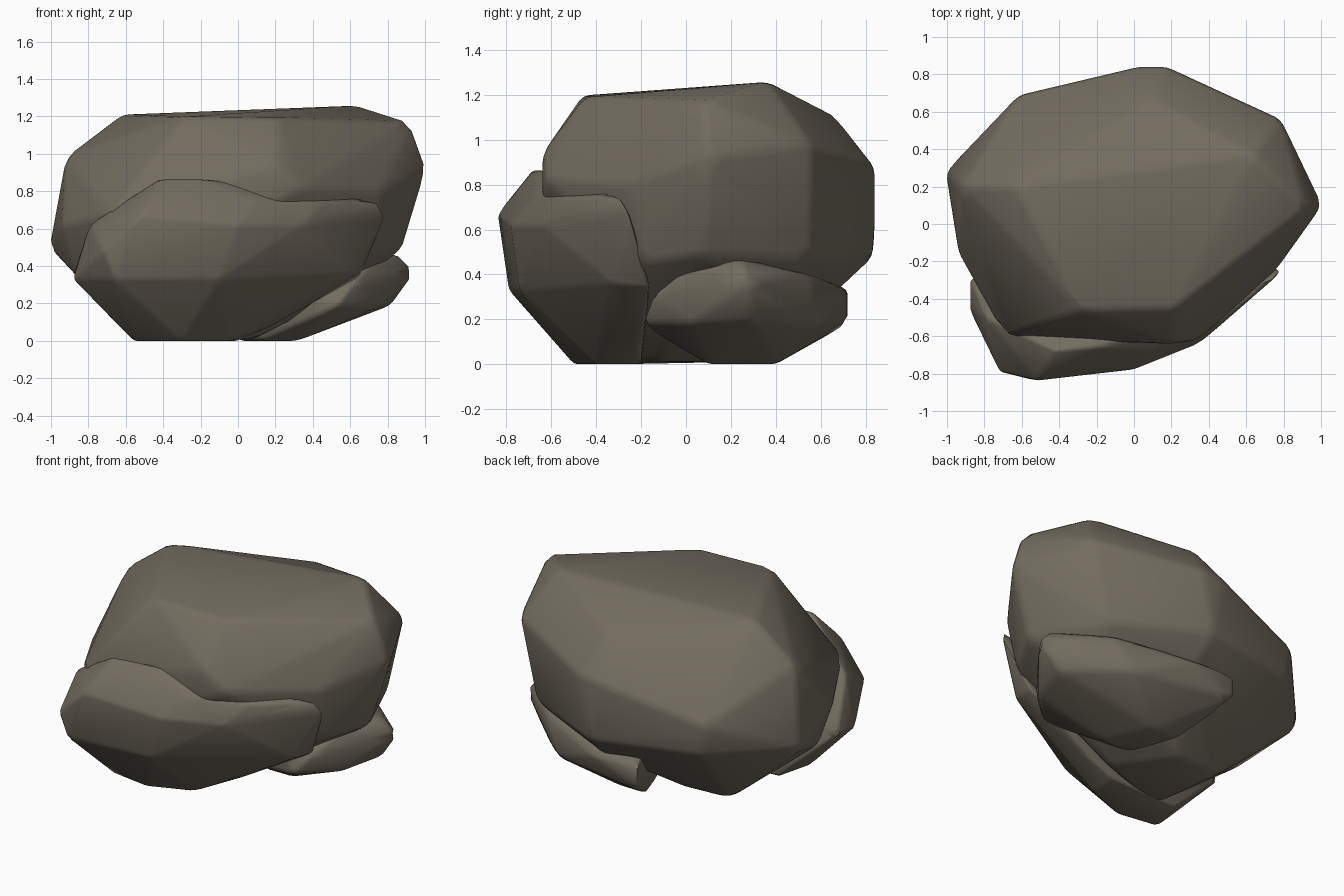
import bpy
import bmesh
from math import radians

cube = bpy.data.objects.get("Cube")
if cube:
    bpy.data.objects.remove(cube, do_unlink=True)

stone = bpy.data.materials.new("grey_brown_stone")
stone.use_nodes = True
colour = (0.17, 0.15, 0.115, 1)
stone.diffuse_color = colour
bsdf = stone.node_tree.nodes["Principled BSDF"]
bsdf.inputs["Base Color"].default_value = colour
bsdf.inputs["Roughness"].default_value = 0.9


def make_rock(name, corners, softness):
    """Wrap a convex stone around its corners and wear down the edges."""
    bm = bmesh.new()
    for corner in corners:
        bm.verts.new(corner)
    hull = bmesh.ops.convex_hull(bm, input=bm.verts)
    loose = {g for g in hull["geom_interior"] + hull["geom_unused"]
             if isinstance(g, bmesh.types.BMVert)}
    bmesh.ops.delete(bm, geom=list(loose), context="VERTS")
    bmesh.ops.dissolve_limit(bm, angle_limit=radians(5),
                             verts=bm.verts, edges=bm.edges)
    bmesh.ops.recalc_face_normals(bm, faces=bm.faces)
    mesh = bpy.data.meshes.new(name)
    bm.to_mesh(mesh)
    bm.free()
    mesh.materials.append(stone)
    rock = bpy.data.objects.new(name, mesh)
    bpy.context.collection.objects.link(rock)
    bpy.ops.object.select_all(action="DESELECT")
    rock.select_set(True)
    bpy.context.view_layer.objects.active = rock
    bevel = rock.modifiers.new("worn_edges", "BEVEL")
    bevel.width = softness
    bevel.segments = 2
    bevel.limit_method = "NONE"
    bpy.ops.object.modifier_apply(modifier=bevel.name)
    bpy.ops.object.shade_smooth_by_angle(angle=radians(60))


# Large boulder: crown, shoulders, waist, then underside
make_rock("main_boulder", [
    (-.63, .2, 1.21), (.64, .37, 1.26), (.92, .08, 1.17),
    (.22, -.45, 1.19), (-.29, -.46, 1.2),
    (-.92, .2, .99), (-.62, .69, .7), (.1, .66, 1.11), (.79, .56, .98),
    (.02, .84, .86), (.18, .84, .88), (1.01, .1, .92),
    (.2, -.64, .94), (.2, -.64, .74), (.35, -.62, .82), (-.69, -.61, .68),
    (-.94, -.16, .62), (-1.01, .28, .5), (-.58, .68, .5),
    (.1, .84, .48), (.67, .56, .47), (.88, .08, .49),
    (.76, -.25, .8), (.72, -.2, .45), (-.87, -.1, .35), (.1, .68, .33),
    (.6, .3, .28), (-.45, .2, .01), (-.15, .22, .01), (-.38, -.28, 0),
    (.1, -.12, .01),
], .03)

# Leaning slab across the front: rim, face, then foot
make_rock("front_slab", [
    (-.79, -.5, .63), (-.42, -.68, .87), (-.2, -.66, .87),
    (.1, -.68, .75), (.45, -.54, .74), (.74, -.3, .75), (.79, -.25, .67),
    (-.52, -.84, .67), (-.72, -.79, .48), (0, -.78, .62), (.35, -.64, .62),
    (-.88, -.46, .33), (-.88, -.28, .35), (-.66, -.79, .33),
    (-.1, -.74, .33), (.65, -.16, .34), (.62, -.33, .36), (.2, -.22, .09),
    (-.56, -.46, 0), (-.3, -.5, 0), (-.04, -.4, 0), (0, -.2, 0),
    (-.5, -.22, 0),
], .025)

# Low rock tucked under the rear right side
make_rock("rear_rock", [
    (.95, .27, .37), (.85, .25, .47), (.72, 0, .43), (.62, -.15, .31),
    (.52, -.2, .18), (.74, .02, .18), (.82, .3, .19), (.6, .55, .4),
    (-.16, .72, .34), (.15, .72, .32), (-.16, .72, .18), (.5, .6, .18),
    (0, .4, 0), (.2, .4, 0), (.32, .1, 0), (.1, .1, 0), (0, .3, .4),
], .025)
